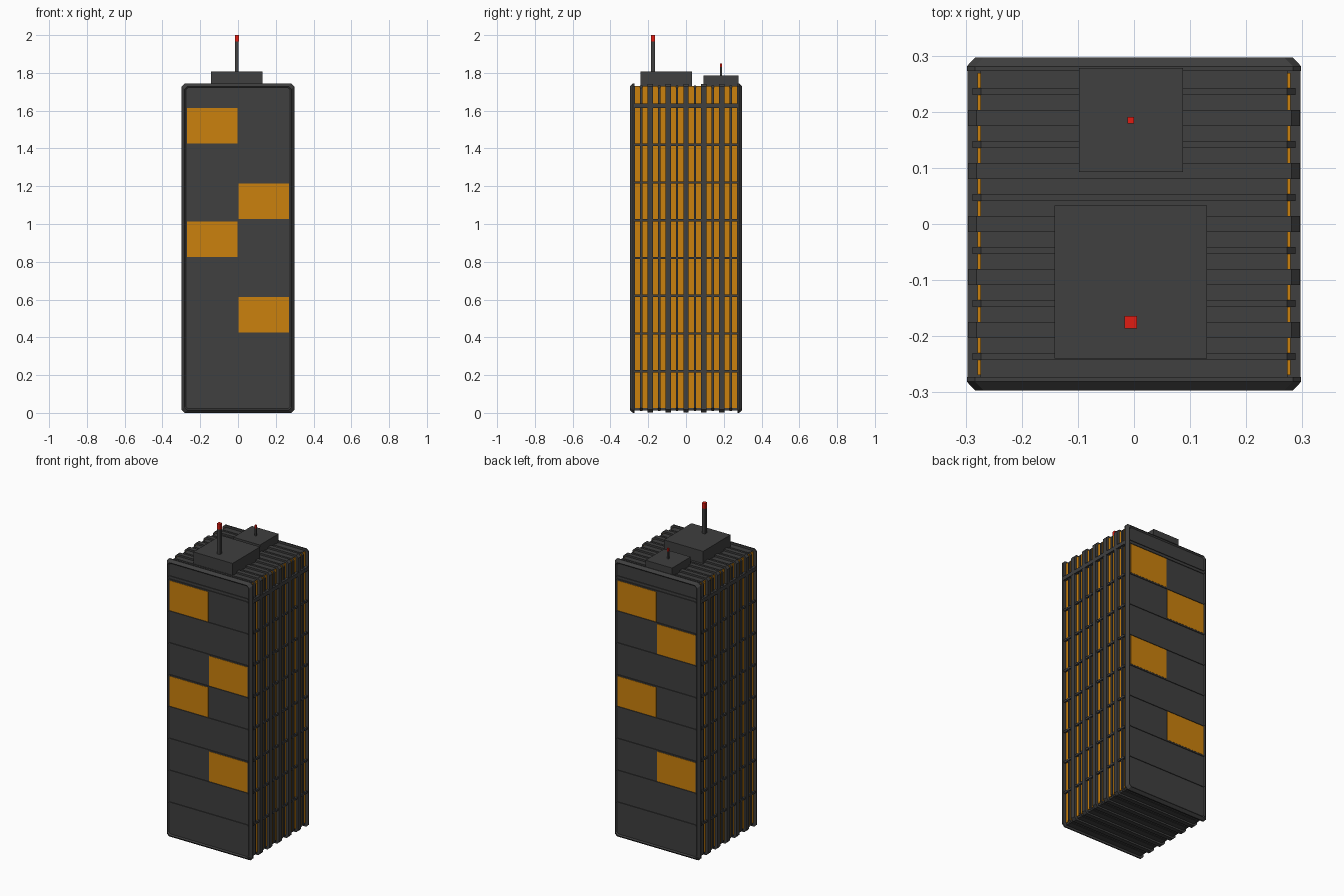
import bpy, bmesh

if "Cube" in bpy.data.objects:
    bpy.data.objects.remove(bpy.data.objects["Cube"])

def material(name, rgb):
    m = bpy.data.materials.new(name)
    m.diffuse_color = (*rgb, 1)
    m.use_nodes = True
    m.node_tree.nodes["Principled BSDF"].inputs["Base Color"].default_value = m.diffuse_color
    return m

DARK = material("dark_grey", (0.05, 0.05, 0.05))
AMBER = material("amber", (0.60, 0.22, 0.004))
RED = material("red", (0.75, 0.012, 0.006))

def finish(name, bm, mat):
    bmesh.ops.recalc_face_normals(bm, faces=bm.faces)
    me = bpy.data.meshes.new(name)
    bm.to_mesh(me)
    bm.free()
    me.materials.append(mat)
    ob = bpy.data.objects.new(name, me)
    bpy.context.collection.objects.link(ob)
    return ob

def add_box(bm, x0, x1, y0, y1, z0, z1):
    vs = bmesh.ops.create_cube(bm, size=1)["verts"]
    for v in vs:
        v.co = ((x0 + x1) / 2 + v.co.x * (x1 - x0),
                (y0 + y1) / 2 + v.co.y * (y1 - y0),
                (z0 + z1) / 2 + v.co.z * (z1 - z0))

def box(name, mat, *b):
    bm = bmesh.new()
    add_box(bm, *b)
    return finish(name, bm, mat)

def outline(inset, c=0.015):
    # chamfered rectangle in the xz plane, shrunk by inset
    x, z0, z1 = 0.298 - inset, inset, 1.744 - inset
    return [(-x + c, z0), (x - c, z0), (x, z0 + c), (x, z1 - c),
            (x - c, z1), (-x + c, z1), (-x, z1 - c), (-x, z0 + c)]

def add_loft(bm, sections):
    # sections: (y, inset) from back to front; returns the last cap
    rings = [[bm.verts.new((x, y, z)) for x, z in outline(i)] for y, i in sections]
    for a, b in zip(rings, rings[1:]):
        for k in range(8):
            bm.faces.new((a[k], a[(k + 1) % 8], b[(k + 1) % 8], b[k]))
    bm.faces.new(rings[0])
    return bm.faces.new(rings[-1])

PITCH = 0.0945
FLOORS = [0.22 + 0.2 * i for i in range(7)]

# solid core
box("core", DARK, -0.274, 0.274, -0.284, 0.284, 0.013, 1.731)

# ribs that wrap round the sides, roof and underside
bm = bmesh.new()
for i in range(-2, 3):
    y = i * PITCH
    add_loft(bm, [(y - 0.014, 0.002), (y + 0.014, 0.002)])
finish("bay_ribs", bm, DARK)

# thinner mullion in the middle of each bay
bm = bmesh.new()
for i in range(6):
    y = (i - 2.5) * PITCH
    add_loft(bm, [(y - 0.006, 0.010), (y + 0.006, 0.010)])
finish("mullions", bm, DARK)

# front and back end frames with a shallow recessed panel
for s, name in ((-1, "front_frame"), (1, "back_frame")):
    bm = bmesh.new()
    cap = add_loft(bm, [(s * 0.273, 0), (s * 0.281, 0), (s * 0.297, 0.015)])
    bmesh.ops.recalc_face_normals(bm, faces=bm.faces)
    bmesh.ops.inset_region(bm, faces=[cap], thickness=0.008)
    bmesh.ops.translate(bm, verts=cap.verts, vec=(0, -s * 0.007, 0))
    finish(name, bm, DARK)

# side glazing strips, floor bars and parapet bar
glass, bars = bmesh.new(), bmesh.new()
for s in (-1, 1):
    xs = sorted((s * 0.27, s * 0.279))
    for i in range(6):
        for d in (-0.0195, 0.0195):
            y = (i - 2.5) * PITCH + d
            add_box(glass, *xs, y - 0.0135, y + 0.0135, 0.025, 1.728)
    xb = sorted((s * 0.27, s * 0.291))
    for z in FLOORS:
        add_box(bars, *xb, -0.28, 0.28, z - 0.006, z + 0.006)
    add_box(bars, *sorted((s * 0.27, s * 0.297)), -0.28, 0.28, 1.613, 1.637)
finish("side_windows", glass, AMBER)
finish("side_floor_bars", bars, DARK)

# floor ledges on front and back
bm = bmesh.new()
for s in (-1, 1):
    for z in FLOORS + [1.62, 1.64]:
        add_box(bm, -0.275, 0.275, *sorted((s * 0.285, s * 0.2945)), z - 0.004, z + 0.004)
finish("end_ledges", bm, DARK)

# big lit windows: (side as seen facing the wall, floor z)
for s, name, lit in ((-1, "front_windows", ((-1, 1.42), (1, 1.02), (-1, 0.82), (1, 0.42))),
                     (1, "back_windows", ((-1, 1.42), (1, 1.22), (-1, 0.82), (1, 0.42)))):
    bm = bmesh.new()
    for side, z in lit:
        d = -s * side
        add_box(bm, *sorted((d * 0.003, d * 0.27)),
                *sorted((s * 0.286, s * 0.293)), z + 0.006, z + 0.194)
    finish(name, bm, AMBER)

# roof plant rooms
box("large_roof_block", DARK, -0.142, 0.130, -0.24, 0.033, 1.725, 1.808)
box("small_roof_block", DARK, -0.098, 0.087, 0.093, 0.278, 1.725, 1.785)

# masts with red beacons
for name, y, r, z0, z1, z2 in (("large", -0.175, 0.011, 1.80, 1.965, 2.0),
                               ("small", 0.185, 0.006, 1.78, 1.832, 1.85)):
    for part, mat, w, a, b in (("mast", DARK, r * 0.9, z0, z1), ("beacon", RED, r, z1, z2)):
        box(f"{name}_{part}", mat, -0.006 - w, -0.006 + w, y - w, y + w, a, b)
